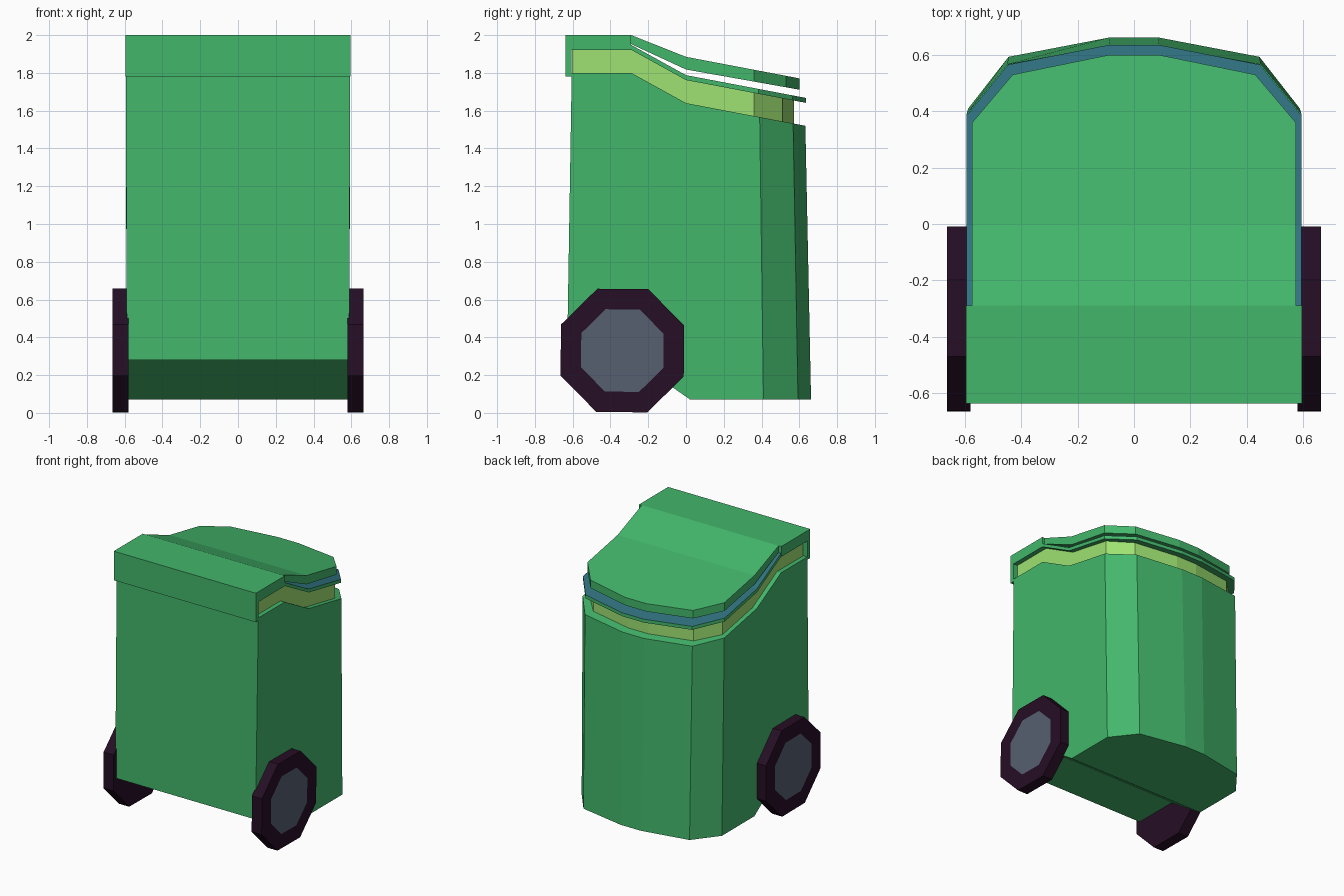
import bpy, bmesh, math

if "Cube" in bpy.data.objects:
    bpy.data.objects.remove(bpy.data.objects["Cube"])


def material(name, rgb):
    m = bpy.data.materials.new(name)
    m.diffuse_color = (*rgb, 1)
    m.use_nodes = True
    m.node_tree.nodes["Principled BSDF"].inputs["Base Color"].default_value = m.diffuse_color
    return m


GREEN = material("bin green", (0.056, 0.468, 0.147))
LIME = material("lime band", (0.342, 0.76, 0.168))
TEAL = material("teal rim top", (0.03, 0.17, 0.216))
RUBBER = material("dark tyre", (0.019, 0.0044, 0.018))
HUB = material("grey hub", (0.093, 0.117, 0.165))


def finish(name, bm, mats):
    bmesh.ops.recalc_face_normals(bm, faces=bm.faces)
    me = bpy.data.meshes.new(name)
    bm.to_mesh(me)
    bm.free()
    for m in mats:
        me.materials.append(m)
    ob = bpy.data.objects.new(name, me)
    bpy.context.collection.objects.link(ob)
    return ob


def slope(y, lift):
    """Height of the shared lid curve: flat, steep, then gentle."""
    if y <= -0.29:
        return 1.80 + lift
    if y <= 0:
        return 1.80 + lift - 0.16 * (y + 0.29) / 0.29
    return 1.64 + lift - 0.19 * y


def loft(name, lower, upper, mats, top_index=0):
    """Closed symmetric solid from matching (half width, y, z) rows."""
    bm = bmesh.new()
    rows = [[bm.verts.new(p) for p in ((-a[0], a[1], a[2]), (a[0], a[1], a[2]),
                                       (b[0], b[1], b[2]), (-b[0], b[1], b[2]))]
            for a, b in zip(lower, upper)]
    bm.faces.new(rows[0])
    bm.faces.new(rows[-1])
    for r, s in zip(rows, rows[1:]):
        for i in range(4):
            j = (i + 1) % 4
            f = bm.faces.new((r[i], r[j], s[j], s[i]))
            if i == 2:
                f.material_index = top_index
    return finish(name, bm, mats)


def curved(outline, lift):
    return [(x, y, slope(y, lift)) for x, y in outline]


# Body: tapered tub with stepped underside and faceted back
body_top = [(.594, -.605), (.594, -.29), (.594, 0), (.594, .39), (.45, .567), (.09, .632)]
body_low = [(.588, -.63, .28), (.588, -.28, .28), (.588, .02, .072),
            (.588, .41, .072), (.445, .593, .072), (.085, .662, .072)]
loft("bin_body", body_low, curved(body_top, 0), [GREEN])

# Recessed lime band under the rim
band = [(.56, -.604), (.56, -.29), (.56, 0), (.56, .36), (.42, .51), (.085, .573)]
loft("lime_band", curved(band, -.01), curved(band, .13), [LIME])

# Rim plate with teal upper face
rim = [(.594, -.30), (.594, -.29), (.594, 0), (.594, .385), (.447, .565), (.09, .635)]
loft("rim_plate", curved(rim, .122), curved(rim, .148), [GREEN, TEAL], 1)

# Lid slab, slightly raised towards the back
lid = [(.574, -.29), (.574, 0), (.574, .36), (.43, .53), (.088, .60)]
lid_top = [(x, y, 2.0 - .115 * (y + .29) / .29 if y <= 0 else 1.885 - .19 * y) for x, y in lid]
lid_low = [(x, y, 1.952 - .134 * (y + .29) / .29 if y <= 0 else 1.818 - .178 * y) for x, y in lid]
loft("lid", lid_low, lid_top, [GREEN])

# Hinge cap: L-shaped profile across the front
bm = bmesh.new()
profile = [(-.637, 2.0), (-.29, 2.0), (-.29, 1.922), (-.606, 1.922), (-.606, 1.78), (-.637, 1.78)]
sides = [[bm.verts.new((x, y, z)) for y, z in profile] for x in (-.596, .596)]
for s in sides:
    bm.faces.new(s)
for i in range(6):
    j = (i + 1) % 6
    bm.faces.new((sides[0][i], sides[0][j], sides[1][j], sides[1][i]))
finish("hinge_cap", bm, [GREEN])


# Wheels: eight-sided tyres with inset hub faces
def wheel(name, side):
    bm = bmesh.new()

    def ring(x, r):
        return [bm.verts.new((side * x, -.337 + r * math.cos(a), .33 + r * math.sin(a)))
                for a in (math.radians(22 + 45 * k) for k in range(8))]
    rings = [ring(.58, .353), ring(.664, .353), ring(.664, .236)]
    bm.faces.new(rings[0])
    for a, b in zip(rings, rings[1:]):
        for i in range(8):
            j = (i + 1) % 8
            bm.faces.new((a[i], a[j], b[j], b[i]))
    bm.faces.new(rings[2]).material_index = 1
    finish(name, bm, [RUBBER, HUB])


wheel("right_wheel", 1)
wheel("left_wheel", -1)
